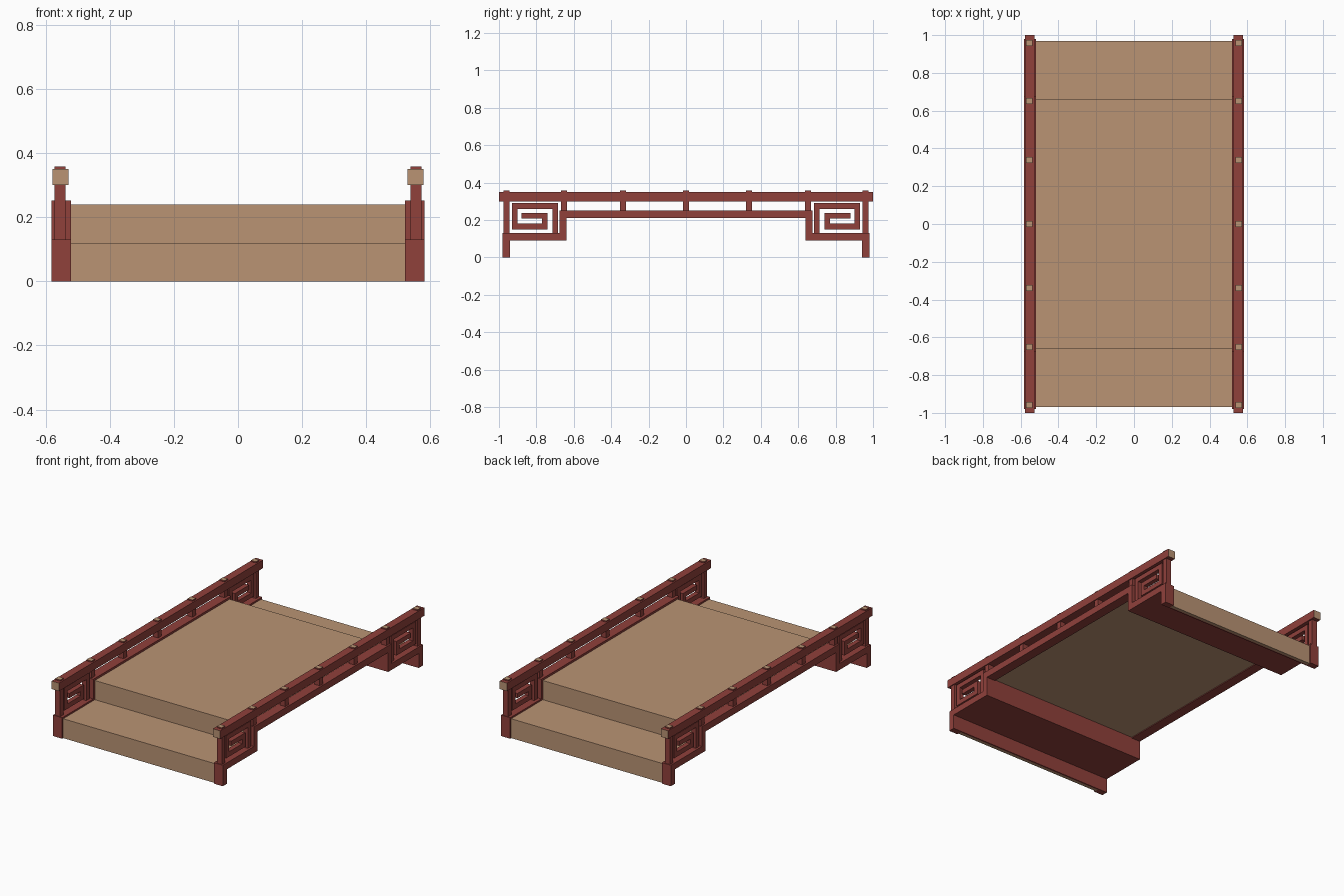
import bpy, bmesh

if "Cube" in bpy.data.objects:
    bpy.data.objects.remove(bpy.data.objects["Cube"])


def material(name, rgb):
    m = bpy.data.materials.new(name)
    m.diffuse_color = (*rgb, 1)
    m.use_nodes = True
    m.node_tree.nodes["Principled BSDF"].inputs["Base Color"].default_value = m.diffuse_color
    return m


RED = material("painted red wood", (0.28, 0.052, 0.044))
TAN = material("tan wood", (0.49, 0.295, 0.175))


def extrude(name, pts, x0, x1, mats, rule=None):
    """Extrude a (y, z) outline along x; rule(normal) picks tan faces."""
    bm = bmesh.new()
    face = bm.faces.new([bm.verts.new((x0, y, z)) for y, z in pts])
    res = bmesh.ops.extrude_face_region(bm, geom=[face])
    verts = [g for g in res["geom"] if isinstance(g, bmesh.types.BMVert)]
    bmesh.ops.translate(bm, vec=(x1 - x0, 0, 0), verts=verts)
    bmesh.ops.recalc_face_normals(bm, faces=bm.faces)
    bm.normal_update()
    if rule:
        for f in bm.faces:
            f.material_index = int(rule(f.normal))
    me = bpy.data.meshes.new(name)
    bm.to_mesh(me)
    bm.free()
    for m in mats:
        me.materials.append(m)
    ob = bpy.data.objects.new(name, me)
    bpy.context.collection.objects.link(ob)
    return ob


def rect(y0, y1, z0, z1):
    return [(y0, z0), (y1, z0), (y1, z1), (y0, z1)]


def mirror_y(pts):
    return [(-y, z) for y, z in pts]


# Stepped outlines: inner line out to the foot, then back along the top
side_half = [(.64, .21), (.64, .09), (.94, .09), (.94, 0),
             (.98, 0), (.98, .13), (.675, .13), (.675, .252)]
deck_half = [(.645, .215), (.645, .10), (.95, .10), (.95, 0),
             (.97, 0), (.97, .12), (.66, .12), (.66, .239)]
lining = [(.64, .216), (.64, .09), (.94, .09), (.94, 0),
          (.95, 0), (.95, .10), (.645, .10), (.645, .216)]
# Square spiral fretwork
fret = [(.685, .13), (.685, .29), (.93, .29), (.93, .15), (.74, .15),
        (.74, .237), (.88, .237), (.88, .208), (.77, .208), (.77, .18),
        (.90, .18), (.90, .26), (.715, .26), (.715, .13)]

# Deck with steps, red lining below each step
extrude("stepped_deck", deck_half + mirror_y(deck_half)[::-1], -.522, .522, [TAN])
for s, tag in ((1, "back"), (-1, "front")):
    extrude(f"step_lining_{tag}", lining if s > 0 else mirror_y(lining),
            -.522, .522, [RED])

for sx, side in ((1, "right"), (-1, "left")):
    # Side beam and handrail with tan end grain
    extrude(f"side_beam_{side}", side_half + mirror_y(side_half)[::-1],
            sx * .52, sx * .582, [RED])
    extrude(f"handrail_{side}", rect(-1, 1, .30, .35), sx * .528, sx * .578,
            [RED, TAN], lambda n: abs(n.y) > .9)
    # Fretwork panels
    for sy, end in ((1, "back"), (-1, "front")):
        extrude(f"fret_{side}_{end}", fret if sy > 0 else mirror_y(fret),
                sx * .54, sx * .569, [RED])
    # Posts passing through the rail, tan on top
    for i, y in enumerate((-.959, -.652, -.338, 0, .338, .652, .959)):
        base = .13 if abs(y) > .9 else .25
        extrude(f"post_{side}_{i + 1}", rect(y - .016, y + .016, base, .358),
                sx * .537, sx * .572, [RED, TAN], lambda n: n.z > .9)
